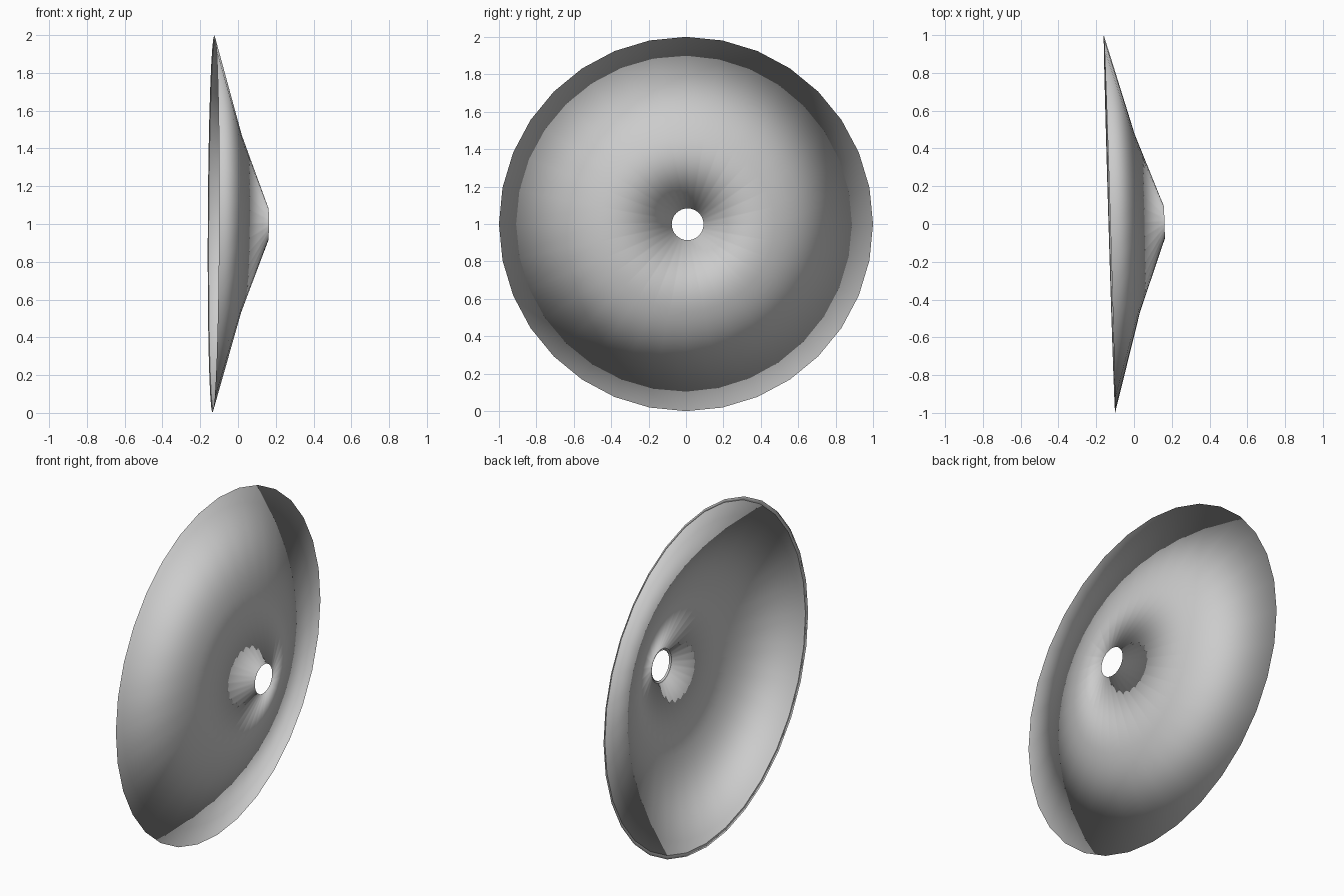
import bpy, bmesh, math
from mathutils import Matrix

if "Cube" in bpy.data.objects:
    bpy.data.objects.remove(bpy.data.objects["Cube"])

SIDES = 32

# Profile (radius, height on axis): hole lip, shallow bent cone, folded rim lip
profile = [(0.098, 0.1550), (0.085, 0.1610), (0.47, 0.0180),
           (1.0, -0.1300), (0.98, -0.1256)]


def dish_mesh(name, profile, sides):
    bm = bmesh.new()
    rings = []
    for r, h in profile:
        rings.append([bm.verts.new((h, r * math.cos(2 * math.pi * i / sides),
                                    r * math.sin(2 * math.pi * i / sides)))
                      for i in range(sides)])
    for a, b in zip(rings, rings[1:]):
        for i in range(sides):
            j = (i + 1) % sides
            face = bm.faces.new((a[i], b[i], b[j], a[j]))
            face.smooth = True
    # slight tilt of the dish, then stand it on the floor
    tilt = Matrix.Rotation(0.03, 4, 'Z') @ Matrix.Rotation(0.005, 4, 'Y')
    centre = Matrix.Translation((-0.13, 0, 0))
    bm.transform(Matrix.Translation((0, 0, 1)) @ centre @ tilt @ centre.inverted())
    mesh = bpy.data.meshes.new(name)
    bm.to_mesh(mesh)
    bm.free()
    return mesh


# Thin conical dish with a central hole
dish = bpy.data.objects.new("dish", dish_mesh("dish", profile, SIDES))
bpy.context.collection.objects.link(dish)
